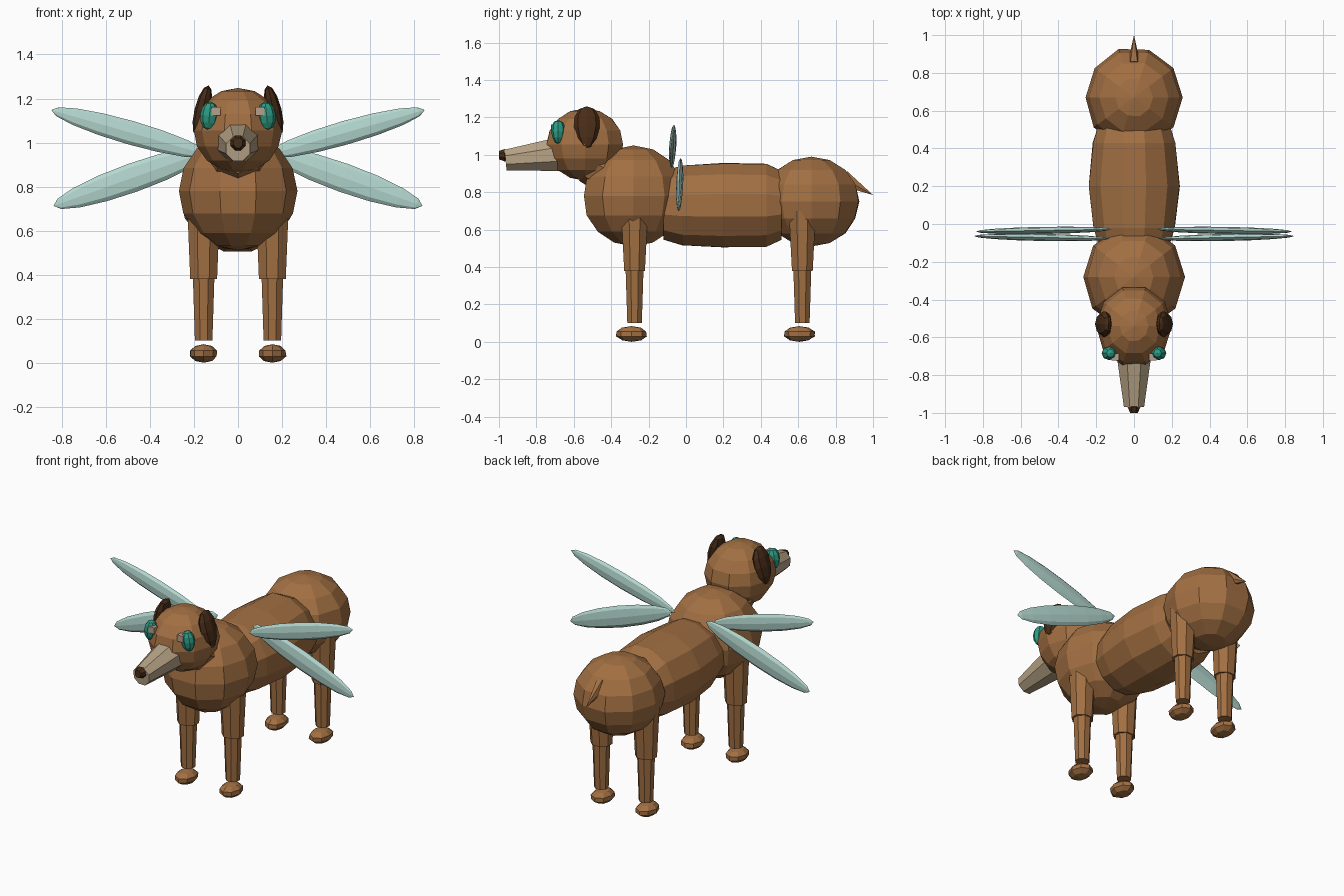
import bpy, bmesh, math, random
from mathutils import Vector, Matrix

random.seed(4)
cube = bpy.data.objects.get("Cube")
if cube:
    bpy.data.objects.remove(cube, do_unlink=True)


def material(name, r, g, b):
    m = bpy.data.materials.new(name)
    m.use_nodes = True
    m.diffuse_color = (r, g, b, 1)
    m.node_tree.nodes["Principled BSDF"].inputs["Base Color"].default_value = (r, g, b, 1)
    return m


BROWN = material("brown fur", 0.36, 0.16, 0.055)
DARK = material("dark brown", 0.065, 0.026, 0.009)
BEIGE = material("beige", 0.48, 0.37, 0.24)
TEAL = material("teal", 0.026, 0.33, 0.23)
GLINT = material("pale pink grey", 0.48, 0.35, 0.26)
WING = material("pale aqua", 0.46, 0.69, 0.63)


def loft(name, rings, mat, matrix, sides=10, jitter=0.0, phase=0.0):
    """Skin elliptical rings (height, x radius, y radius) along local z."""
    bm = bmesh.new()
    loops = []
    for h, rx, ry in rings:
        loop = []
        for i in range(sides):
            a = math.tau * i / sides + phase
            k = 1 + random.uniform(-jitter, jitter)
            loop.append(bm.verts.new((rx * k * math.cos(a), ry * k * math.sin(a), h)))
        loops.append(loop)
    for low, high in zip(loops, loops[1:]):
        for i in range(sides):
            j = (i + 1) % sides
            bm.faces.new((low[i], low[j], high[j], high[i]))
    bm.faces.new(loops[0][::-1])
    bm.faces.new(loops[-1])
    bmesh.ops.remove_doubles(bm, verts=bm.verts, dist=0.0005)
    bmesh.ops.recalc_face_normals(bm, faces=bm.faces)
    mesh = bpy.data.meshes.new(name)
    bm.to_mesh(mesh)
    bm.free()
    mesh.materials.append(mat)
    obj = bpy.data.objects.new(name, mesh)
    obj.matrix_world = matrix
    bpy.context.collection.objects.link(obj)
    return obj


def sphere_rings(rx, ry, rz, count, taper=0.0):
    rings = []
    for i in range(count + 1):
        a = math.pi * i / count
        s, c = math.sin(a), -math.cos(a)
        rings.append((rz * c, rx * s, ry * s * (1 + taper * c)))
    return rings


def ball(name, loc, radii, mat, sides=10, count=8, tilt=0.0, taper=0.0, jitter=0.0):
    matrix = Matrix.Translation(loc) @ Matrix.Rotation(tilt, 4, 'Y')
    return loft(name, sphere_rings(*radii, count, taper), mat, matrix, sides, jitter)


def along(start, end):
    """Frame at start whose z axis points to end, with its y axis upward."""
    d = Vector(end) - Vector(start)
    return Matrix.Translation(start) @ d.to_track_quat('Z', 'Y').to_matrix().to_4x4(), d.length


def cone(name, start, end, r1, r2, mat, sides=8, phase=0.0):
    matrix, length = along(start, end)
    return loft(name, [(0, *r1), (length, *r2)], mat, matrix, sides, 0, phase)


# Body
ball("chest", (0, -0.28, 0.78), (0.27, 0.283, 0.27), BROWN, jitter=0.015)
ball("rump", (0, 0.67, 0.75), (0.26, 0.267, 0.24), BROWN, jitter=0.015)
frame, _ = along((0, -0.12, 0.73), (0, 1, 0.73))
loft("barrel", [(0, 0.19, 0.19), (0.1, 0.222, 0.222), (0.32, 0.25, 0.233),
                (0.55, 0.225, 0.228), (0.63, 0.2, 0.19)],
     BROWN, frame, 12, 0.01, math.pi / 12)
cone("neck", (0, -0.33, 0.88), (0, -0.52, 0.97), (0.16, 0.15), (0.13, 0.12), BROWN, 8)
cone("tail", (0, 0.84, 0.875), (0, 1.0, 0.785), (0.036, 0.05), (0, 0), BROWN, 6)

# Head
ball("head", (0, -0.54, 1.055), (0.2, 0.215, 0.193), BROWN, jitter=0.012)
cone("snout", (0, -0.66, 1.005), (0, -0.965, 0.972), (0.104, 0.1), (0.058, 0.06),
     BEIGE, 8, math.pi / 8)
frame, length = along((0, -0.95, 0.998), (0, -1.0, 0.998))
loft("nose", [(0, 0.03, 0.03), (0.02, 0.036, 0.036), (length, 0.022, 0.024)],
     DARK, frame, 8, 0, math.pi / 8)

for side, s in (("left", 1), ("right", -1)):
    ball(side + "_ear", (0.162 * s, -0.53, 1.145), (0.036, 0.068, 0.118), DARK,
         8, 6, -0.24 * s, 0.25)
    ball(side + "_eye", (0.13 * s, -0.684, 1.122), (0.042, 0.037, 0.064), TEAL,
         8, 6, -0.1 * s, 0.2)
    cone(side + "_eye_glint", (0.1 * s, -0.685, 1.142), (0.1 * s, -0.722, 1.142),
         (0.028, 0.028), (0.028, 0.028), GLINT, 4, math.pi / 4)

    # Wings
    for part, root, tip, width in (
            ("upper", (0.13, -0.078, 0.942), (0.848, -0.064, 1.148), 0.054),
            ("lower", (0.12, -0.028, 0.968), (0.838, -0.04, 0.712), 0.066)):
        start = (root[0] * s, *root[1:])
        end = (tip[0] * s, *tip[1:])
        frame, length = along(start, end)
        rings = [(h + length / 2, rx, ry)
                 for h, rx, ry in sphere_rings(0.019, width, length / 2, 8)]
        loft(side + "_" + part + "_wing", rings, WING, frame, 8)

    # Legs
    for end, y in (("front", -0.275), ("rear", 0.622)):
        prefix = side + "_" + end
        place = Matrix.Translation((0.156 * s, y, 0))
        loft(prefix + "_upper_leg", [(0.38, 0.066, 0.06), (0.7, 0.08, 0.078)],
             BROWN, place, 8, 0, math.pi / 8)
        loft(prefix + "_lower_leg", [(0.1, 0.043, 0.042), (0.42, 0.054, 0.053)],
             BROWN, place, 8, 0, math.pi / 8)
        ball(prefix + "_foot", (0.156 * s, y - 0.016, 0.042), (0.064, 0.084, 0.042),
             BROWN, 8, 5, jitter=0.05)
